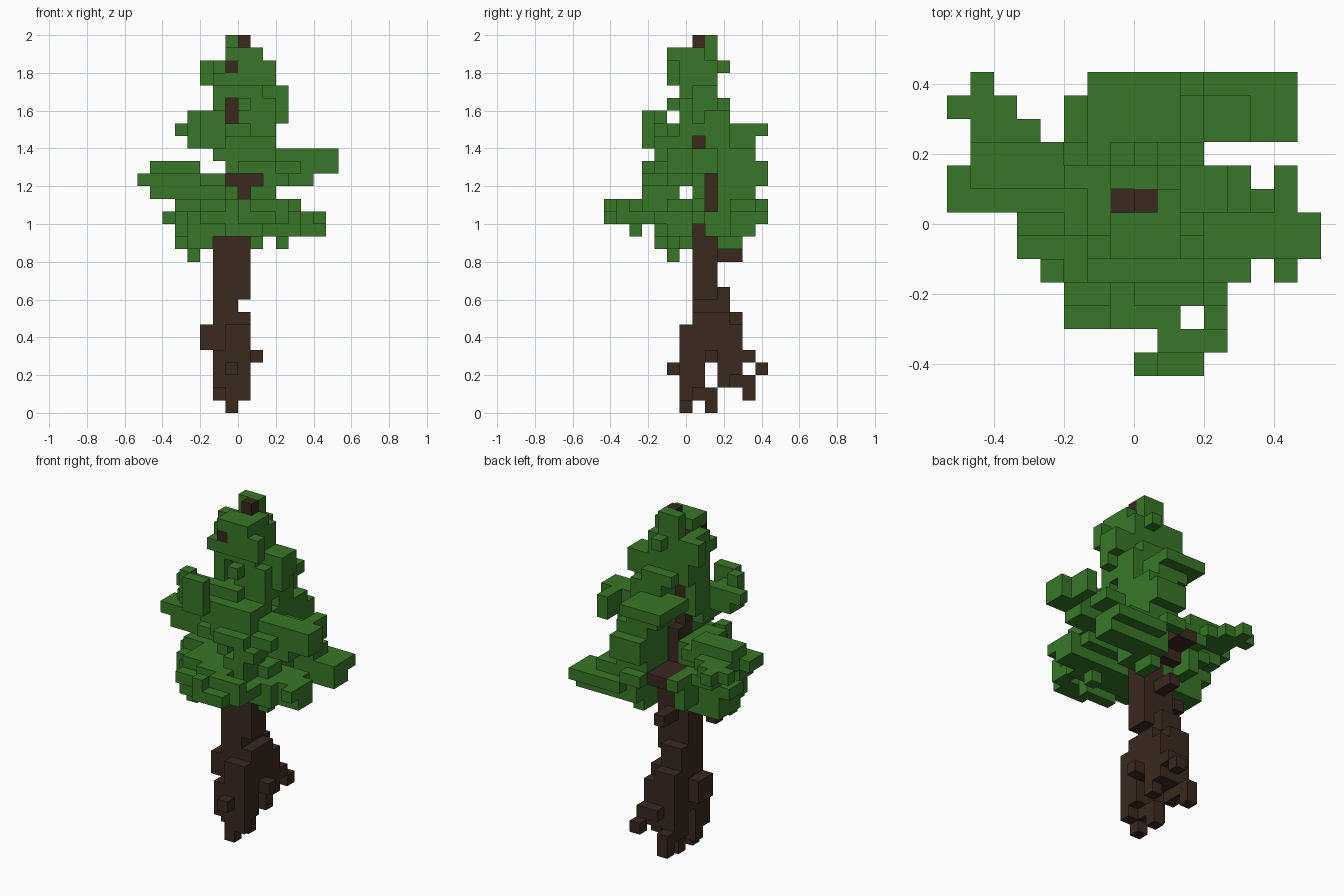
import bpy
import bmesh
from mathutils import Vector

if "Cube" in bpy.data.objects:
    bpy.data.objects.remove(bpy.data.objects["Cube"], do_unlink=True)

CUBE = 2 / 30                      # edge of one block
ORIGIN = Vector((0, -6.5, 0))      # grid corner, in blocks


def material(name, color):
    mat = bpy.data.materials.new(name)
    mat.use_nodes = True
    mat.diffuse_color = color
    mat.node_tree.nodes["Principled BSDF"].inputs["Base Color"].default_value = color
    return mat


bark = material("dark_brown_bark", (0.043, 0.022, 0.013, 1))
leaf = material("green_leaf", (0.04, 0.187, 0.021, 1))

parts = {}       # part name -> (blocks, material)
occupied = set()


def grow(name, mat, boxes):
    """Fill inclusive block ranges (x, x, y, y, z, z) that are still free."""
    blocks = set()
    for x0, x1, y0, y1, z0, z1 in boxes:
        for x in range(x0, x1 + 1):
            for y in range(y0, y1 + 1):
                blocks.update((x, y, z) for z in range(z0, z1 + 1))
    blocks -= occupied
    occupied.update(blocks)
    parts[name] = (blocks, mat)


def build(name, blocks, mat):
    """Skin a set of blocks with only its exposed square faces."""
    bm = bmesh.new()
    corners = {}

    def corner(point):
        key = tuple(round(c) for c in point)
        if key not in corners:
            corners[key] = bm.verts.new((Vector(key) + ORIGIN) * CUBE)
        return corners[key]

    half = Vector((0.5, 0.5, 0.5))
    for block in sorted(blocks):
        for axis in range(3):
            for sign in (-1, 1):
                normal = Vector((0, 0, 0))
                normal[axis] = sign
                if tuple(round(c) for c in Vector(block) + normal) in occupied:
                    continue
                u = Vector((0, 0, 0))
                u[(axis + 1) % 3] = 0.5
                v = normal.cross(u)
                center = Vector(block) + half + normal / 2
                ring = (center - u - v, center + u - v, center + u + v, center - u + v)
                bm.faces.new([corner(p) for p in ring])
    mesh = bpy.data.meshes.new(name)
    bm.to_mesh(mesh)
    bm.free()
    mesh.materials.append(mat)
    bpy.context.collection.objects.link(bpy.data.objects.new(name, mesh))


# Trunk, running up through the crown
grow("trunk", bark, [
    (-2, 0, 7, 8, 9, 13),
    (-2, -1, 7, 9, 7, 9),
    (-1, 0, 7, 8, 14, 19),
    (-1, 0, 7, 7, 20, 27),
    (0, 0, 7, 7, 28, 29),
])

# Flared, knotty base
grow("roots", bark, [
    (-2, 0, 7, 9, 5, 7),
    (-2, -1, 8, 10, 4, 7),
    (-1, 0, 6, 10, 4, 6),
    (-3, -3, 7, 8, 5, 6),
    (1, 1, 8, 8, 4, 4),
    (-2, 0, 6, 7, 2, 4),
    (-2, -1, 7, 7, 1, 1),
    (-1, 0, 6, 6, 1, 1),
    (-2, 0, 9, 10, 3, 3),
    (-2, -2, 9, 10, 2, 2),
    (0, 0, 9, 9, 2, 2),
    (-1, -1, 5, 5, 3, 3),
    (-1, 0, 11, 11, 4, 4),
    (0, 0, 12, 12, 3, 3),
    (-1, -1, 6, 6, 0, 0),
    (-1, -1, 8, 8, 0, 1),
    (-2, -2, 11, 11, 1, 2),
])

# Bare limbs showing between the leaves
grow("limbs", bark, [
    (-2, -1, 9, 11, 16, 16),
    (-2, -1, 9, 9, 15, 15),
    (-1, -1, 9, 10, 12, 12),
    (-4, -4, 7, 7, 12, 12),
    (1, 1, 7, 7, 18, 18),
    (-1, -1, 5, 6, 27, 27),
])

# Lowest and widest leaves
grow("lower_foliage", leaf, [
    (0, 2, 0, 0, 15, 15),
    (0, 0, 0, 0, 16, 16),
    (1, 3, 1, 1, 15, 16),
    (3, 3, 2, 3, 15, 15),
    (-3, 1, 2, 2, 15, 15),
    (-1, 1, 2, 2, 16, 16),
    (-3, 2, 3, 4, 15, 16),
    (-1, 1, 2, 2, 14, 14),
    (-4, 4, 4, 6, 14, 15),
    (-3, 3, 5, 6, 16, 16),
    (-5, -2, 5, 8, 14, 15),
    (-5, -3, 6, 9, 16, 16),
    (-6, -5, 7, 8, 15, 15),
    (-5, -3, 6, 8, 13, 13),
    (-4, -3, 4, 5, 13, 13),
    (-4, -4, 5, 5, 12, 12),
    (3, 3, 5, 5, 13, 13),
    (5, 6, 5, 6, 14, 15),
    (6, 6, 4, 4, 15, 15),
    (3, 5, 7, 7, 15, 15),
    (1, 1, 7, 7, 15, 17),
])

grow("lower_back_foliage", leaf, [
    (1, 2, 7, 9, 15, 15),
    (1, 2, 8, 9, 14, 14),
    (1, 2, 9, 11, 14, 16),
    (2, 6, 10, 12, 15, 15),
    (3, 6, 10, 11, 14, 14),
    (3, 4, 10, 11, 16, 16),
    (1, 1, 9, 10, 13, 13),
    (-3, -3, 9, 11, 16, 16),
    (0, 1, 12, 12, 16, 16),
    (-3, -3, 9, 10, 14, 15),
])

# Middle leaves reaching out to both sides
grow("middle_foliage", leaf, [
    (-8, -2, 7, 8, 18, 18),
    (-7, -2, 7, 8, 17, 17),
    (-7, -4, 8, 9, 19, 19),
    (-7, -3, 9, 9, 18, 18),
    (-7, -5, 10, 10, 18, 18),
    (-8, -6, 11, 11, 18, 18),
    (-7, -7, 12, 12, 18, 18),
    (3, 7, 5, 6, 19, 20),
    (6, 6, 7, 8, 19, 20),
    (2, 5, 5, 6, 18, 18),
    (3, 4, 4, 8, 19, 19),
    (-3, -2, 5, 6, 18, 18),
    (2, 3, 3, 4, 18, 18),
    (1, 2, 3, 5, 17, 17),
    (2, 2, 7, 7, 17, 18),
    (-1, -1, 5, 5, 17, 17),
    (-1, 2, 4, 6, 19, 19),
    (0, 2, 7, 8, 19, 20),
    (0, 2, 3, 3, 19, 19),
    (-2, 2, 4, 6, 20, 20),
    (0, 2, 9, 11, 17, 18),
    (0, 2, 9, 12, 19, 19),
    (0, 2, 12, 12, 18, 18),
    (0, 2, 9, 11, 20, 20),
])

# Upper leaves
grow("upper_foliage", leaf, [
    (-2, 2, 4, 6, 21, 21),
    (0, 2, 8, 9, 21, 23),
    (-2, -2, 6, 7, 21, 23),
    (0, 2, 6, 7, 22, 23),
    (-4, -3, 4, 5, 21, 22),
    (-4, -4, 4, 4, 23, 23),
    (-3, -2, 3, 3, 21, 23),
    (-5, -5, 5, 5, 22, 22),
    (-2, 0, 5, 6, 22, 22),
    (-1, 1, 10, 11, 21, 21),
    (-2, 1, 9, 12, 22, 22),
    (3, 3, 7, 7, 23, 23),
])

# Narrow tip
grow("crown_foliage", leaf, [
    (-2, -2, 6, 8, 24, 27),
    (0, 1, 6, 8, 24, 27),
    (-1, -1, 8, 8, 24, 27),
    (-1, -1, 6, 6, 25, 26),
    (2, 3, 7, 8, 24, 25),
    (2, 2, 6, 6, 24, 24),
    (-3, -3, 8, 8, 26, 27),
    (2, 2, 5, 5, 26, 27),
    (0, 1, 5, 5, 26, 27),
    (-2, -1, 5, 5, 26, 26),
    (0, 0, 9, 9, 27, 27),
    (-1, 1, 9, 9, 24, 24),
    (0, 0, 5, 5, 24, 24),
    (-1, 1, 5, 6, 28, 28),
    (1, 1, 7, 7, 28, 28),
    (-1, 0, 8, 8, 28, 29),
])

for part, (cells, mat) in parts.items():
    build(part, cells, mat)
